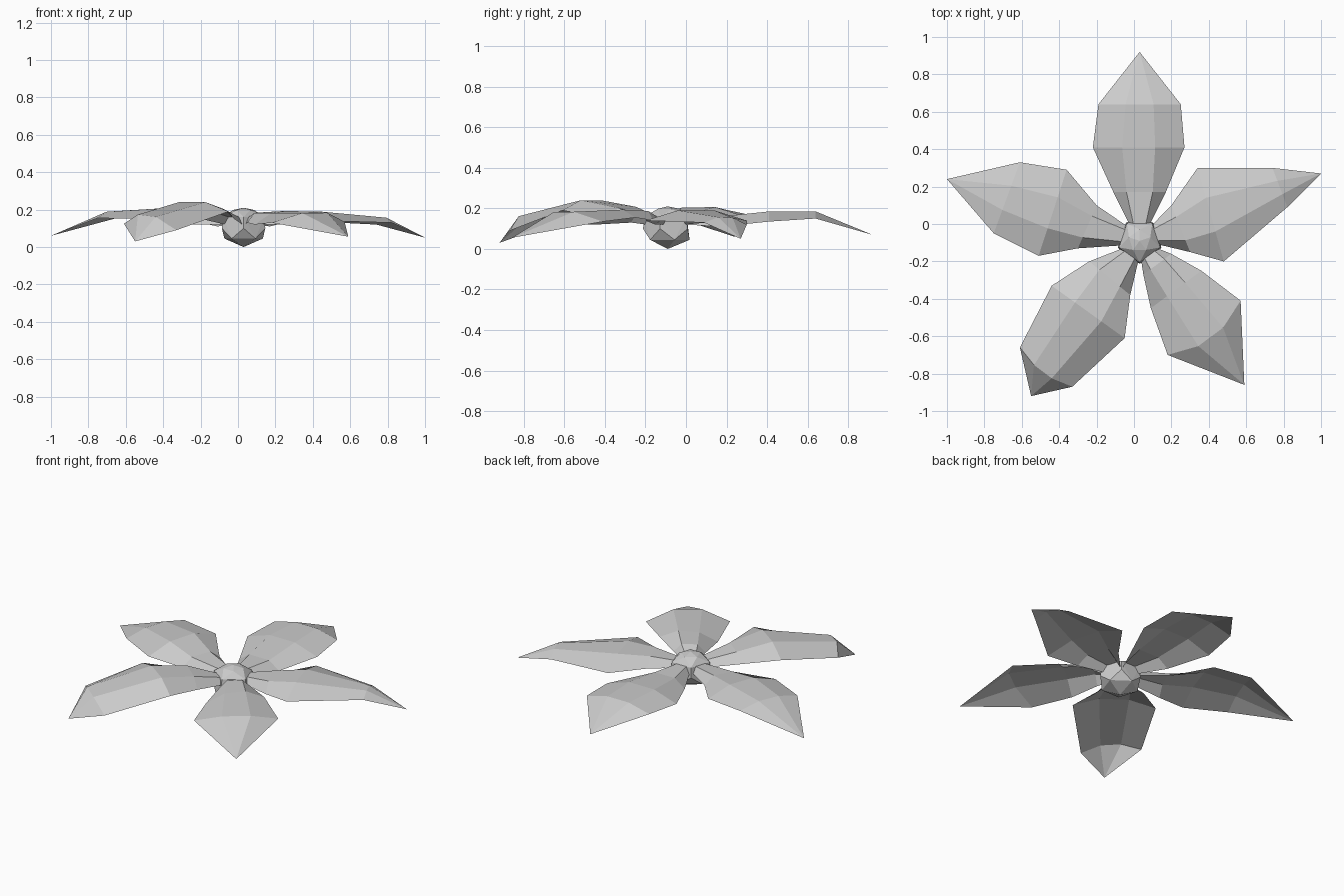
import bpy, bmesh, math
from mathutils import Vector

if "Cube" in bpy.data.objects:
    bpy.data.objects.remove(bpy.data.objects["Cube"])

CX, CY = 0.03, -0.09


def finish(name, bm):
    mesh = bpy.data.meshes.new(name)
    bm.to_mesh(mesh)
    bm.free()
    bpy.context.collection.objects.link(bpy.data.objects.new(name, mesh))


# Petal: arched strip between two edges, closing to a point at the tip
def petal(name, side_a, side_b, tip, end_lift=0.035, push=0.0):
    a = [Vector(p) for p in side_a]
    b = [Vector(p) for p in side_b]
    tip = Vector(tip)
    centre = Vector((CX, CY, 0))
    out = (tip - centre).xy.normalized().to_3d()
    perp = Vector((-out.y, out.x, 0))
    if perp.dot(a[0] - b[0]) < 0:
        perp = -perp
    base = centre + out * 0.09 + Vector((0, 0, 0.12))
    a.insert(0, base + perp * 0.055)
    b.insert(0, base - perp * 0.055)
    bm = bmesh.new()
    rows = []
    for k, (p, q) in enumerate(zip(a, b)):
        lift = (0.04, 0.05, 0.05, end_lift)[k]
        t = (0.2, 0.25, 0.32, 0.33)[k]
        row = []
        for s in (0, t, 1 - t, 1):
            v = p.lerp(q, s)
            if 0 < s < 1:
                v.z += lift
                if k == 3:
                    v += out * push
            row.append(bm.verts.new(v))
        rows.append(row)
    end = bm.verts.new(tip)
    for r, s in zip(rows, rows[1:]):
        for i in range(3):
            bm.faces.new((r[i], r[i + 1], s[i + 1], s[i]))
    for i in range(3):
        bm.faces.new((rows[-1][i], rows[-1][i + 1], end))
    bm.normal_update()
    for f in bm.faces:
        if f.normal.z < 0:
            f.normal_flip()
    finish(name, bm)


petal("back_petal",
      [(-.11, .17, .11), (-.22, .41, .135), (-.19, .64, .15)],
      [(.17, .17, .11), (.27, .41, .135), (.25, .64, .15)], (.03, .92, .07))
petal("left_petal",
      [(-.20, .10, .13), (-.36, .29, .16), (-.61, .33, .165)],
      [(-.30, -.13, .12), (-.51, -.17, .15), (-.75, -.05, .155)], (-1, .24, .06), .03)
petal("right_petal",
      [(.20, .10, .13), (.34, .30, .14), (.74, .30, .12)],
      [(.30, -.15, .12), (.48, -.20, .14), (.82, .09, .13)], (1, .27, .05), .03)
petal("front_left_petal",
      [(-.24, -.20, .16), (-.44, -.33, .19), (-.61, -.66, .125)],
      [(-.02, -.38, .15), (-.05, -.61, .19), (-.33, -.87, .09)], (-.55, -.92, .03), .06, .03)
petal("front_right_petal",
      [(.05, -.27, .13), (.09, -.45, .12), (.18, -.70, .13)],
      [(.20, -.16, .14), (.36, -.25, .155), (.57, -.41, .135)], (.59, -.86, .055), .05, .06)

# Flower centre: faceted bud made of five-sided rings
bm = bmesh.new()
for start, r, z in ((90, .108, .045), (-90, .122, .1), (-90, .115, .16), (90, .06, .198)):
    for i in range(5):
        ang = math.radians(start + 72 * i)
        bm.verts.new((CX + r * math.cos(ang), CY + r * math.sin(ang), z))
bm.verts.new((CX, CY, 0))
bm.verts.new((CX, CY, .21))
bmesh.ops.convex_hull(bm, input=bm.verts)
bmesh.ops.recalc_face_normals(bm, faces=bm.faces)
finish("flower_centre", bm)
